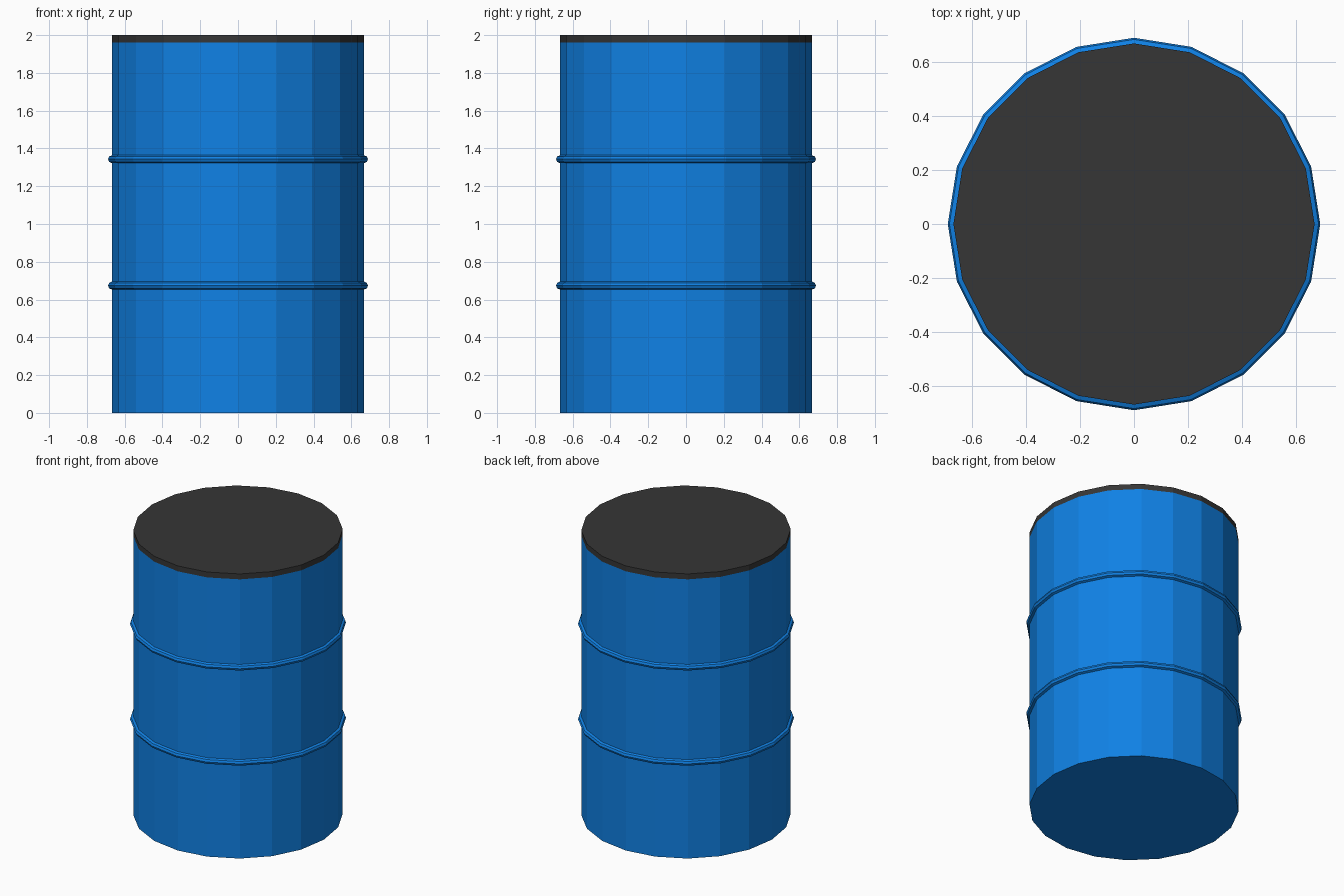
import bpy

if "Cube" in bpy.data.objects:
    bpy.data.objects.remove(bpy.data.objects["Cube"])

SIDES = 20
RADIUS = 0.667


def material(name, rgb):
    m = bpy.data.materials.new(name)
    m.diffuse_color = (*rgb, 1.0)
    m.use_nodes = True
    m.node_tree.nodes["Principled BSDF"].inputs["Base Color"].default_value = m.diffuse_color
    return m


blue = material("drum blue", (0.005, 0.22, 0.78))
dark = material("lid dark grey", (0.037, 0.037, 0.037))


def finish(name, mat):
    ob = bpy.context.object
    ob.name = name
    ob.data.materials.append(mat)
    bpy.ops.object.shade_flat()


def drum_section(name, z0, z1, mat):
    bpy.ops.mesh.primitive_cylinder_add(
        vertices=SIDES, radius=RADIUS, depth=z1 - z0, location=(0, 0, (z0 + z1) / 2))
    finish(name, mat)


# Barrel body and lid
drum_section("barrel_body", 0.0, 1.962, blue)
drum_section("barrel_lid", 1.962, 2.0, dark)

# Two rolling hoops
for name, z in (("lower_hoop", 0.674), ("upper_hoop", 1.343)):
    bpy.ops.mesh.primitive_torus_add(
        major_segments=SIDES, minor_segments=8, major_radius=RADIUS,
        minor_radius=0.021, location=(0, 0, z))
    finish(name, blue)
